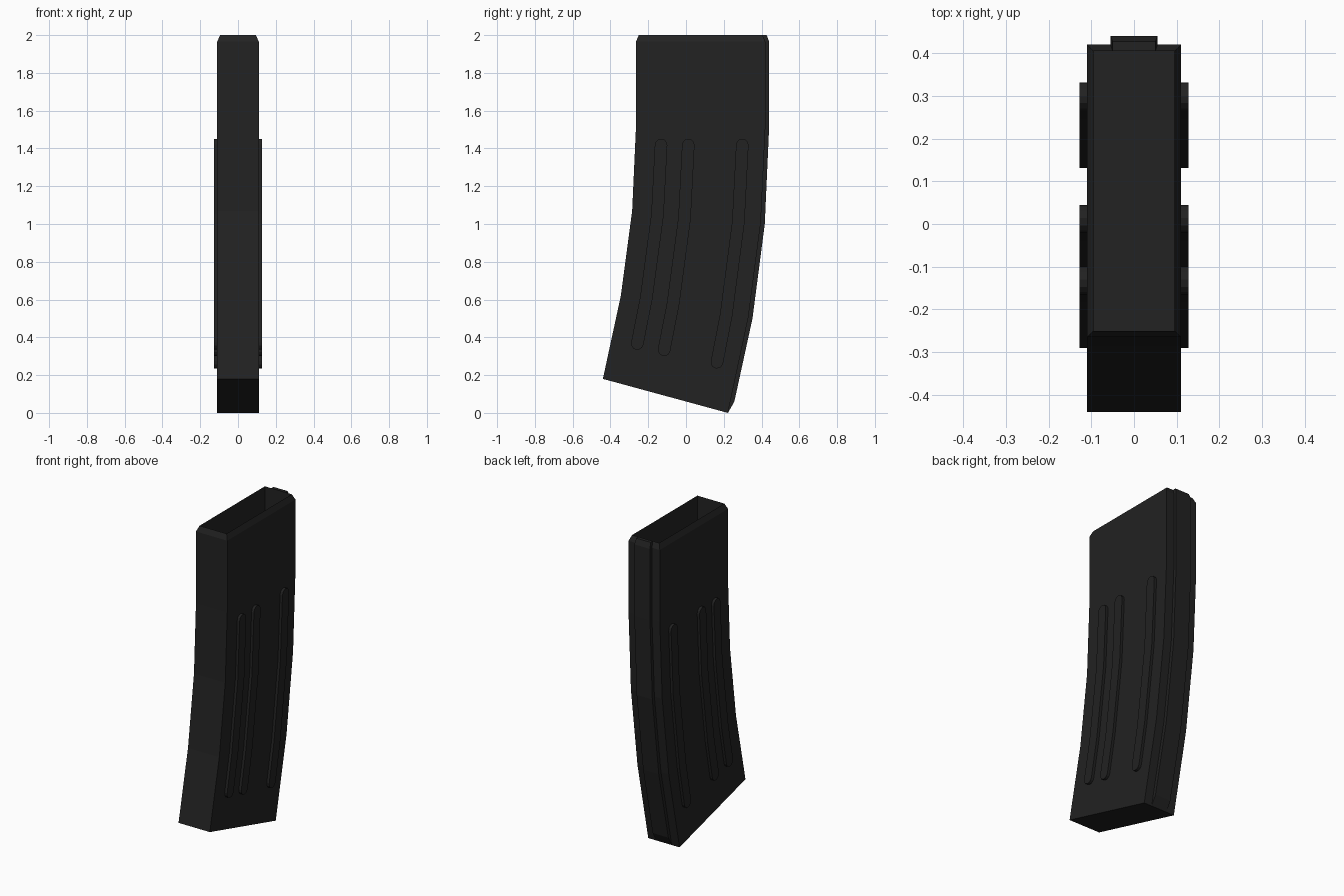
import bpy, bmesh, math
from mathutils import Vector

if "Cube" in bpy.data.objects:
    bpy.data.objects.remove(bpy.data.objects["Cube"])

mat = bpy.data.materials.new("dark_polymer")
mat.diffuse_color = (0.016, 0.016, 0.016, 1)
mat.use_nodes = True
mat.node_tree.nodes["Principled BSDF"].inputs["Base Color"].default_value = mat.diffuse_color


def finish(bm, name):
    bmesh.ops.recalc_face_normals(bm, faces=bm.faces)
    me = bpy.data.meshes.new(name)
    bm.to_mesh(me)
    bm.free()
    me.materials.append(mat)
    ob = bpy.data.objects.new(name, me)
    bpy.context.collection.objects.link(ob)
    return ob


def loft(name, sections):
    """Closed loft of rectangles: (half width, front y, front z, back y, back z)."""
    bm = bmesh.new()
    rings = []
    for w, y0, z0, y1, z1 in sections:
        pts = [(-w, y0, z0), (w, y0, z0), (w, y1, z1), (-w, y1, z1)]
        rings.append([bm.verts.new(p) for p in pts])
    for a, b in zip(rings, rings[1:]):
        for i in range(4):
            j = (i + 1) % 4
            bm.faces.new((a[i], a[j], b[j], b[i]))
    bm.faces.new(rings[0])
    bm.faces.new(rings[-1])
    return finish(bm, name)


# curved body with chamfered rim and a recessed well in the top
W = 0.11
loft("magazine_body", [
    (W, -0.44, 0.18, 0.222, 0.0),
    (W, -0.345, 0.62, 0.33, 0.505),
    (W, -0.285, 1.07, 0.396, 1.01),
    (W, -0.265, 1.51, 0.42, 1.51),
    (W, -0.265, 1.965, 0.42, 1.965),
    (0.095, -0.25, 2.0, 0.405, 2.0),
    (0.095, -0.25, 1.6, 0.405, 1.6),
])

# raised spine along the back
S = 0.055
loft("back_spine", [
    (S, 0.20, 0.006, 0.222, 0.0),
    (S, 0.215, 0.07, 0.256, 0.06),
    (S, 0.315, 0.51, 0.352, 0.50),
    (S, 0.38, 1.01, 0.417, 1.00),
    (S, 0.405, 1.51, 0.44, 1.51),
    (S, 0.405, 1.965, 0.44, 1.965),
    (0.05, 0.405, 2.0, 0.427, 2.0),
])


def side_rib(name, path, r=0.033, x0=0.10, x1=0.127):
    """Thin raised bar with rounded ends following a (y, z) path, on both sides."""
    pts = [Vector(p) for p in path]
    n = len(pts)
    left, right = [], []
    for i, p in enumerate(pts):
        d = (pts[min(i + 1, n - 1)] - pts[max(i - 1, 0)]).normalized()
        side = Vector((-d.y, d.x)) * r
        left.append(p + side)
        right.append(p - side)

    def cap(c, start):
        v = start - c
        out = []
        for k in range(1, 6):
            a = -math.pi * k / 6
            out.append(c + Vector((v.x * math.cos(a) - v.y * math.sin(a),
                                   v.x * math.sin(a) + v.y * math.cos(a))))
        return out

    outline = left + cap(pts[-1], left[-1]) + right[::-1] + cap(pts[0], right[0])
    bm = bmesh.new()
    for s in (-1, 1):
        inner = [bm.verts.new((s * x0, p.x, p.y)) for p in outline]
        outer = [bm.verts.new((s * x1, p.x, p.y)) for p in outline]
        bm.faces.new(inner)
        bm.faces.new(outer)
        for i in range(len(outline)):
            j = (i + 1) % len(outline)
            bm.faces.new((inner[i], inner[j], outer[j], outer[i]))
    finish(bm, name)


# three grip ribs on each side
side_rib("front_rib", [(-0.132, 1.418), (-0.151, 1.05), (-0.21, 0.61), (-0.258, 0.367)])
side_rib("middle_rib", [(0.012, 1.418), (-0.008, 1.03), (-0.068, 0.58), (-0.116, 0.334)])
side_rib("rear_rib", [(0.298, 1.418), (0.277, 1.01), (0.213, 0.52), (0.164, 0.268)])
